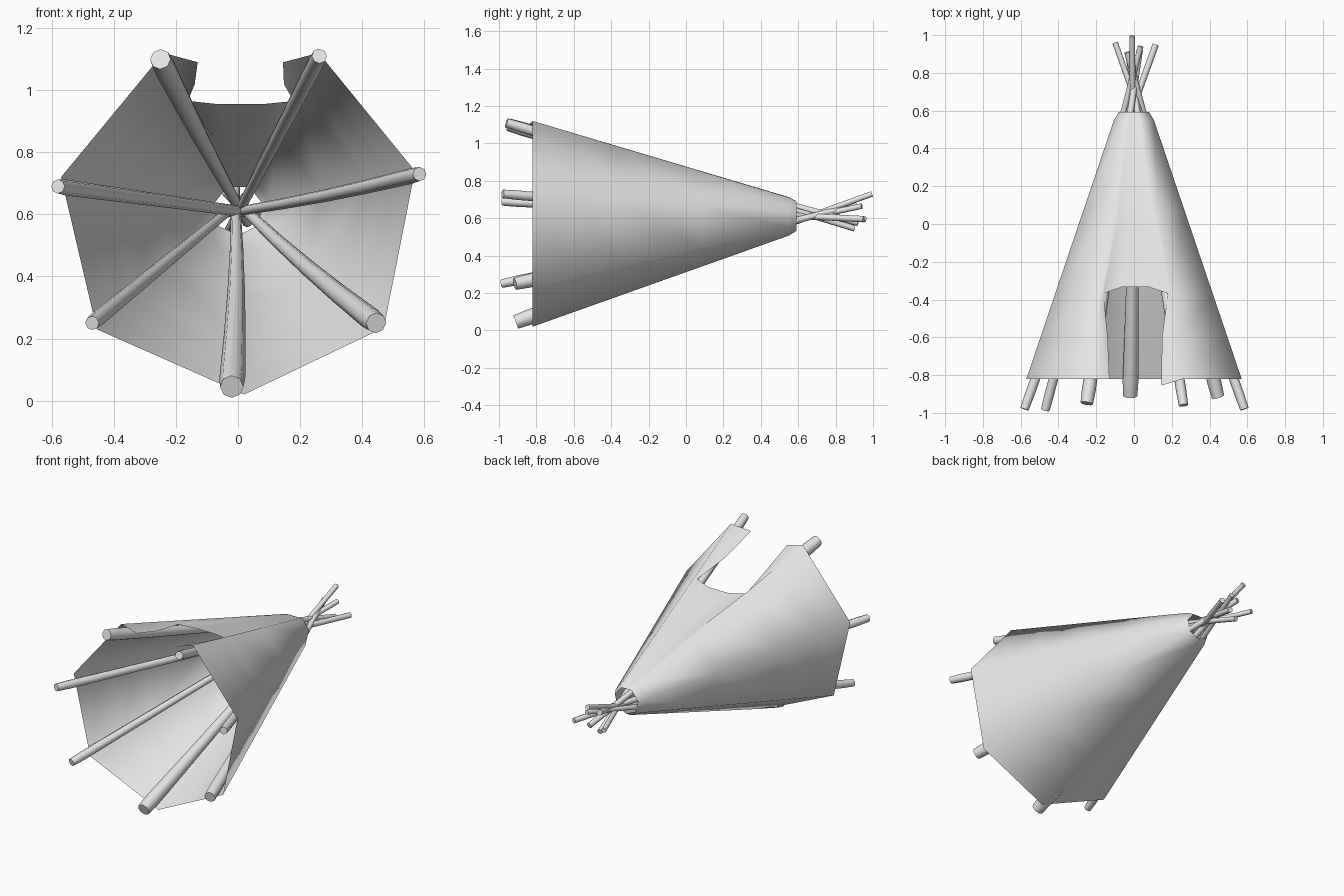
import bpy, bmesh
from math import cos, sin, pi
from mathutils import Vector

if "Cube" in bpy.data.objects:
    bpy.data.objects.remove(bpy.data.objects["Cube"], do_unlink=True)

grey = bpy.data.materials.new("plain_grey")
grey.use_nodes = True
grey.diffuse_color = (0.8, 0.8, 0.8, 1)
grey.node_tree.nodes["Principled BSDF"].inputs["Base Color"].default_value = (0.8, 0.8, 0.8, 1)


def finish(bm, name, angle):
    bmesh.ops.remove_doubles(bm, verts=bm.verts, dist=0.0005)
    bmesh.ops.recalc_face_normals(bm, faces=bm.faces)
    mesh = bpy.data.meshes.new(name)
    bm.to_mesh(mesh)
    bm.free()
    obj = bpy.data.objects.new(name, mesh)
    bpy.context.collection.objects.link(obj)
    mesh.materials.append(grey)
    bpy.ops.object.select_all(action="DESELECT")
    obj.select_set(True)
    bpy.context.view_layer.objects.active = obj
    bpy.ops.object.shade_smooth_by_angle(angle=angle)
    return obj


# Cloth cover: seven-sided cone lying along y, with an open base
CENTRE = Vector((0, 0, 0.615))
BASE_Y, NECK_Y, LIP_Y = -0.82, 0.55, 0.592
BASE = [(0.26, 1.12), (0.57, 0.74), (0.47, 0.235), (0.02, 0.02),
        (-0.455, 0.23), (-0.57, 0.72), (-0.24, 1.12)]


def edge_point(i, v):
    """Point on corner edge i; v runs from base (0) to neck (1), lip above 1."""
    x, z = BASE[i]
    out = Vector((x, 0, z)) - CENTRE
    neck = CENTRE + out.normalized() * 0.108
    if v > 1:
        p = CENTRE + out.normalized() * 0.082
        p.y = LIP_Y
        return p
    p = (CENTRE + out).lerp(neck, v)
    p.y = BASE_Y + (NECK_Y - BASE_Y) * v
    return p


def quad_grid(bm, rows, skip=lambda r, c: False):
    verts = [[bm.verts.new(p) for p in row] for row in rows]
    for r in range(len(rows) - 1):
        for c in range(len(rows[0]) - 1):
            if not skip(r, c):
                bm.faces.new((verts[r][c], verts[r][c + 1],
                              verts[r + 1][c + 1], verts[r + 1][c]))


LEVELS = [0, 0.16, 0.33, 0.65, 1, 2]
cover = bmesh.new()
quad_grid(cover, [[edge_point(i, v) for i in range(7)] for v in LEVELS])

# Door panel: side flaps, sagging edges and an arched doorway
SPLITS = [(0.22, 0.4, 0.6, 0.77), (0.16, 0.4, 0.6, 0.82), (0.04, 0.3, 0.7, 0.97),
          (0.15, 0.4, 0.6, 0.85), (0.2, 0.4, 0.6, 0.8), (0.2, 0.4, 0.6, 0.8)]
SAG = [0.03, 0.035, 0.02, 0.008, 0, 0]
panel = []
for k, v in enumerate(LEVELS):
    row = [edge_point(6, v)]
    for c, s in enumerate(SPLITS[k]):
        lift = 0.025 if k == 2 and c in (1, 2) else 0
        p = edge_point(6, v + lift).lerp(edge_point(0, v + lift), s)
        p.z -= SAG[k]
        row.append(p)
    panel.append(row + [edge_point(0, v)])
panel[0][4].y -= 0.035
quad_grid(cover, panel, lambda r, c: r < 2 and c in (1, 2, 3))
finish(cover, "cloth_cover", pi)


# Poles: tapered, slightly bent, crossing at the neck
def pole(name, start, end, r0, r1, bend):
    a, b = Vector(start), Vector(end)
    axis = (b - a).normalized()
    side = axis.cross(Vector((0, 0, 1))).normalized()
    up = side.cross(axis)
    bm = bmesh.new()
    rings = []
    for t in (0, 0.04, 0.25, 0.45, 0.65, 0.85, 1):
        mid = a.lerp(b, t) + Vector((bend[0], 0, bend[1])) * sin(pi * t)
        r = (r0 + (r1 - r0) * min(1, t / 0.85)) * (0.88 if t == 0 else 1)
        rings.append([bm.verts.new(mid + (side * cos(q * pi / 4) + up * sin(q * pi / 4)) * r)
                      for q in range(8)])
    for lo, hi in zip(rings, rings[1:]):
        for q in range(8):
            n = (q + 1) % 8
            bm.faces.new((lo[q], lo[n], hi[n], hi[q]))
    bm.faces.new(rings[0])
    bm.faces.new(rings[-1])
    finish(bm, name, 0.8)


pole("bottom_pole", (-0.02, -0.91, 0.045), (-0.01, 0.995, 0.73), 0.043, 0.015, (0.01, 0))
pole("lower_left_pole", (0.445, -0.915, 0.25), (-0.035, 0.91, 0.67), 0.038, 0.017, (0, -0.015))
pole("middle_left_pole", (0.585, -0.98, 0.73), (-0.1, 0.96, 0.595), 0.026, 0.015, (0, -0.01))
pole("upper_left_pole", (0.262, -0.96, 1.11), (-0.03, 0.9, 0.545), 0.028, 0.016, (0, 0))
pole("upper_right_pole", (-0.25, -0.95, 1.1), (0.03, 0.92, 0.575), 0.038, 0.017, (0, -0.01))
pole("middle_right_pole", (-0.58, -0.98, 0.69), (0.115, 0.95, 0.595), 0.026, 0.017, (0, 0))
pole("lower_right_pole", (-0.47, -0.985, 0.25), (0.035, 0.94, 0.665), 0.026, 0.015, (0, 0))
